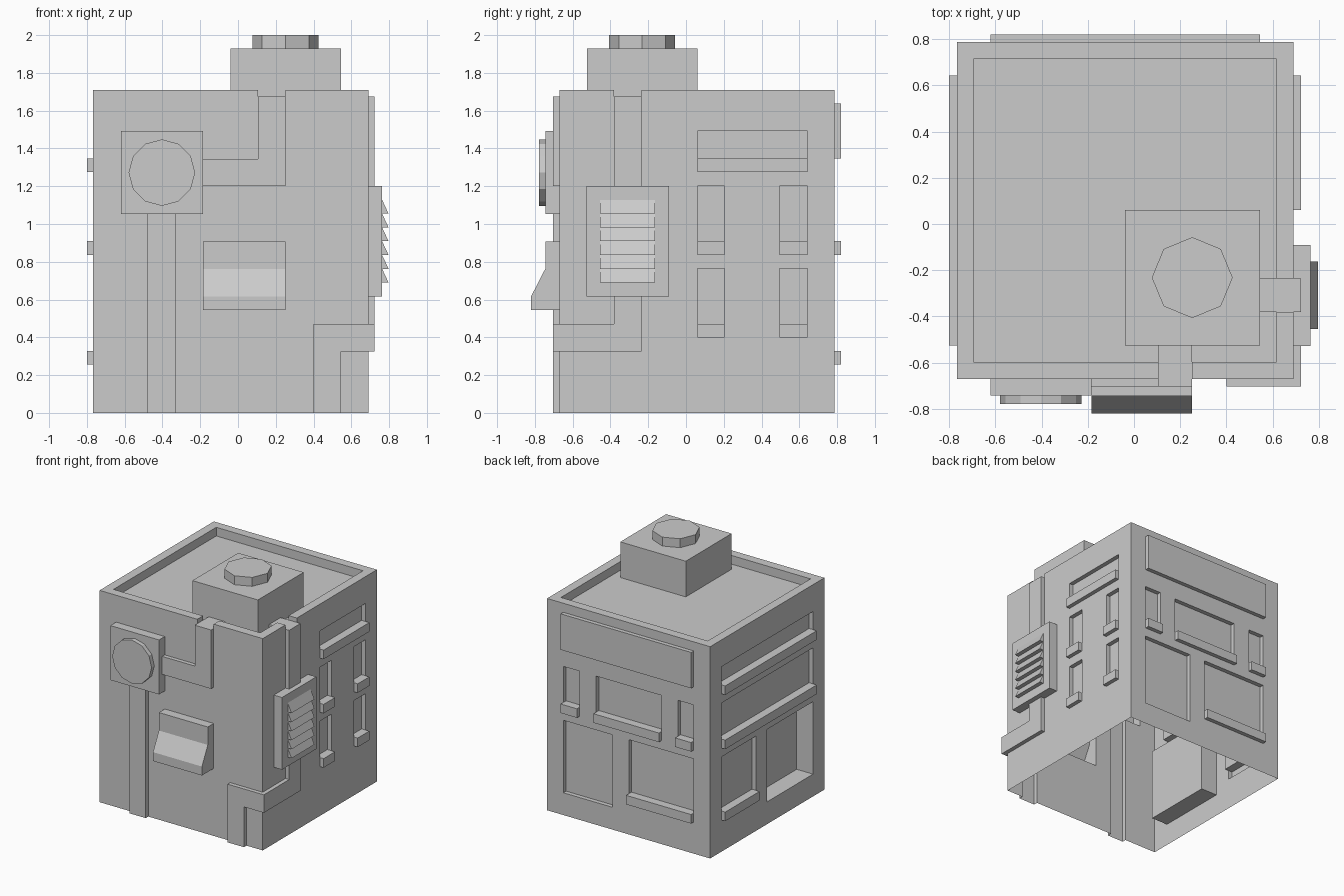
import bpy, bmesh
from math import radians
from mathutils import Matrix

if "Cube" in bpy.data.objects:
    bpy.data.objects.remove(bpy.data.objects["Cube"])

X0, X1, Y0, Y1, TOP = -0.767, 0.69, -0.67, 0.787, 1.71   # main block
ROOF, PIPE, BACKING = 1.64, 0.033, 0.05
operations = []                                        # (operation, object) for the shell


def make_object(name, bm):
    bmesh.ops.recalc_face_normals(bm, faces=bm.faces)
    mesh = bpy.data.meshes.new(name)
    bm.to_mesh(mesh)
    bm.free()
    obj = bpy.data.objects.new(name, mesh)
    bpy.context.collection.objects.link(obj)
    return obj


def extrude(bm, start, shift):
    face = bm.faces.new([bm.verts.new(p) for p in start])
    new = bmesh.ops.extrude_face_region(bm, geom=[face])["geom"]
    verts = [v for v in new if isinstance(v, bmesh.types.BMVert)]
    for v in verts:
        for i in range(3):
            if shift[i] is not None:
                v.co[i] = shift[i]


def box(name, x0, x1, y0, y1, z0, z1):
    bm = bmesh.new()
    extrude(bm, [(x0, y0, z0), (x1, y0, z0), (x1, y1, z0), (x0, y1, z0)], (None, None, z1))
    return make_object(name, bm)


def disc(name, sides, radius, depth, matrix):
    bm = bmesh.new()
    bmesh.ops.create_cone(bm, cap_ends=True, segments=sides, radius1=radius,
                          radius2=radius, depth=depth, matrix=matrix)
    return make_object(name, bm)


def wall_box(name, side, a0, a1, z0, z1, inward, outward):
    """Box straddling one wall; a0..a1 runs along the wall."""
    if side == "right":
        return box(name, X1 - inward, X1 + outward, a0, a1, z0, z1)
    if side == "left":
        return box(name, X0 - outward, X0 + inward, a0, a1, z0, z1)
    if side == "back":
        return box(name, a0, a1, Y1 - inward, Y1 + outward, z0, z1)
    return box(name, a0, a1, Y0 - outward, Y0 + inward, z0, z1)


def add(obj):
    operations.append(("UNION", obj))


def cut(obj):
    operations.append(("DIFFERENCE", obj))


def relief(name, side, a0, a1, z0, z1, outward=PIPE):
    add(wall_box(name, side, a0, a1, z0, z1, BACKING, outward))


def recess(name, side, a0, a1, z0, z1, depth=0.035):
    cut(wall_box(name, side, a0, a1, z0, z1, depth, 0.1))


# main block with sunken roof and parapet notches for the two pipes
shell = box("building_shell", X0, X1, Y0, Y1, 0, TOP)
cut(box("roof_well", X0 + .073, X1 - .073, Y0 + .073, Y1 - .073, ROOF, 1.8))
cut(box("front_notch", .106, .252, -.75, -.58, 1.675, 1.8))
cut(box("side_notch", .60, .75, -.38, -.235, 1.675, 1.8))

# pipes over the roof edge into the rooftop unit
add(box("front_roof_pipe", .106, .252, Y0 - PIPE, -.52, 1.60, 1.675))
add(box("side_roof_pipe", .54, X1 + PIPE, -.38, -.235, 1.60, 1.675))

# front wall pipes
relief("front_drop_pipe", "front", .106, .252, 1.20, 1.675)
relief("front_cross_pipe", "front", -.20, .252, 1.20, 1.345)
relief("meter_pipe", "front", -.478, -.332, 0, 1.10)

# pipes above and below the side vent, wrapping round the front corner
relief("vent_upper_pipe", "right", -.38, -.235, 1.15, 1.675)
relief("vent_lower_pipe", "right", -.38, -.235, .325, .65)
add(box("corner_pipe", .40, X1 + PIPE, Y0 - PIPE, -.60, .325, .47))
relief("side_cross_pipe", "right", -.65, -.235, .325, .47)
relief("corner_drop_pipe", "front", .40, .545, 0, .47)

# meter box and side vent housing
relief("meter_box", "front", -.62, -.185, 1.053, 1.493, .073)
relief("vent_housing", "right", -.528, -.09, .617, 1.20, .073)

# sloped hood on the front wall
bm = bmesh.new()
profile = [(-.62, .545), (-.82, .545), (-.82, .617), (-.745, .763), (-.745, .908), (-.62, .908)]
extrude(bm, [(-.185, y, z) for y, z in profile], (.252, None, None))
add(make_object("front_hood", bm))

# sign board on the back wall
relief("back_sign", "back", -.62, .545, 1.347, 1.637)

# windows with sills: side, from, to, sill bottom, window top
windows = [
    ("right", .06, .642, 1.274, 1.493),
    ("right", .06, .205, .836, 1.20), ("right", .495, .642, .836, 1.20),
    ("right", .06, .205, .398, .765), ("right", .495, .642, .398, .765),
    ("back", .40, .545, .836, 1.20), ("back", -.332, .252, .836, 1.20),
    ("back", -.62, -.478, .836, 1.20), ("back", -.62, -.04, .255, .765),
    ("left", -.525, .642, 1.274, 1.493), ("left", -.525, .642, .836, 1.20),
    ("left", .205, .642, .255, .765),
]
for side, a0, a1, sill, top in windows:
    relief("sill", side, a0, a1, sill, sill + .073)
    recess("window", side, a0, a1, sill + .073, top)

# shuttered back opening and deep left doorway
recess("back_shutter", "back", .106, .545, .18, .765)
recess("left_doorway", "left", -.525, .06, .18, .765, .146)

# combine everything into one skin, then open the underside
for operation, obj in operations:
    mod = shell.modifiers.new(obj.name, "BOOLEAN")
    mod.operation, mod.solver, mod.object = operation, "EXACT", obj
    obj.hide_render = True
graph = bpy.context.evaluated_depsgraph_get()
skin = bpy.data.meshes.new_from_object(shell.evaluated_get(graph))
shell.modifiers.clear()
shell.data = skin
for _, obj in operations:
    bpy.data.objects.remove(obj)
bm = bmesh.new()
bm.from_mesh(skin)
bottom = [f for f in bm.faces if all(v.co.z < 1e-4 for v in f.verts)]
bmesh.ops.delete(bm, geom=bottom, context="FACES")
bm.to_mesh(skin)
bm.free()

# vent slats
bm = bmesh.new()
for i in range(6):
    z = .69 + .073 * i
    extrude(bm, [(.763, -.455, z), (.797, -.455, z), (.763, -.455, z + .073)], (None, -.163, None))
make_object("vent_slats", bm)

# round meter dial
disc("meter_dial", 12, .176, .035,
     Matrix.Translation((-.403, -.7605, 1.272)) @ Matrix.Rotation(radians(90), 4, "X"))

# rooftop unit and its octagonal cap
box("rooftop_unit", -.04, .545, -.525, .06, ROOF, 1.928)
disc("rooftop_cap", 8, .175, .072, Matrix.Translation((.252, -.232, 1.964)))
